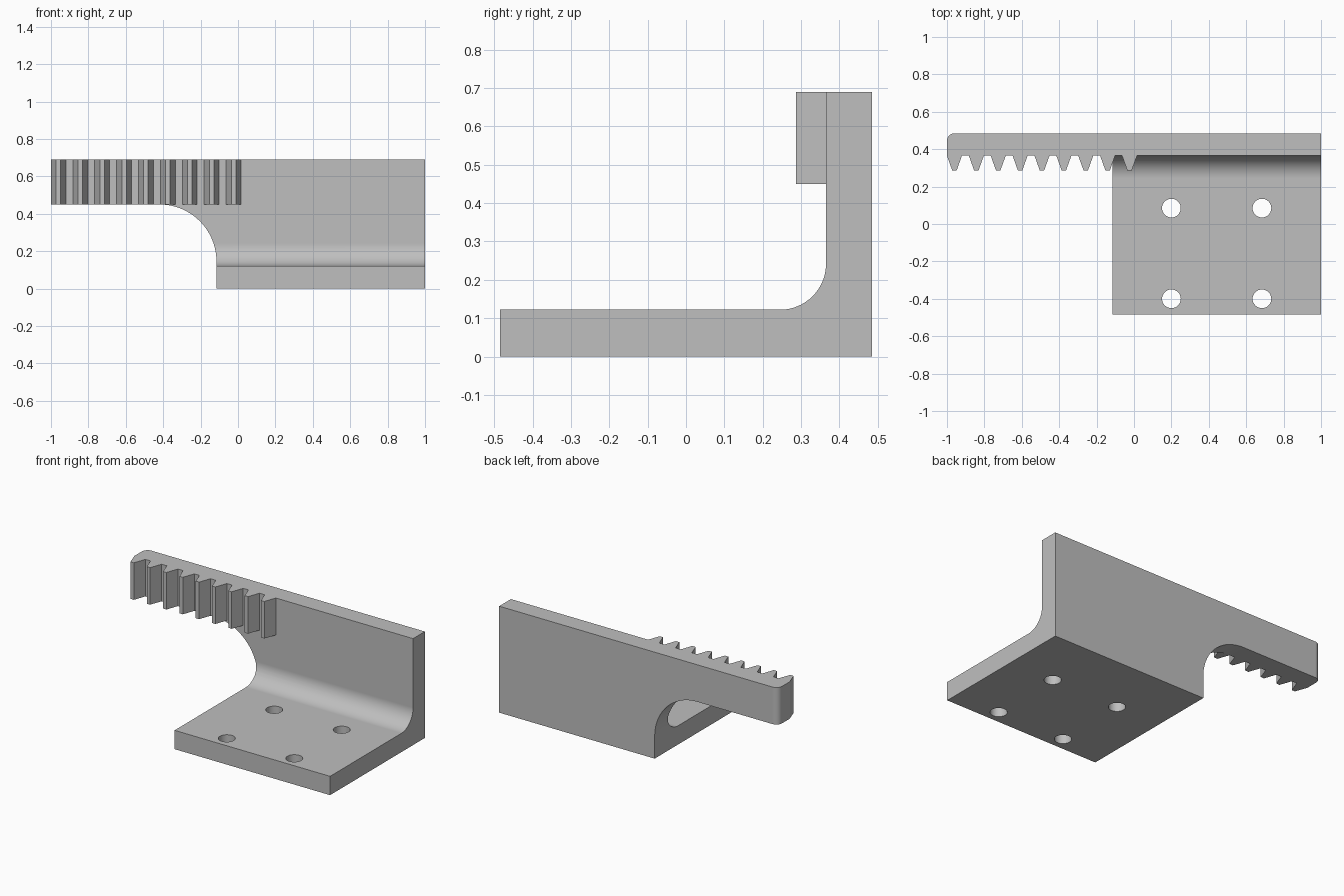
import bpy, bmesh
from math import sin, cos, pi
from mathutils import Vector

cube = bpy.data.objects.get("Cube")
if cube:
    bpy.data.objects.remove(cube)

grey = bpy.data.materials.new("plain_grey")
grey.use_nodes = True
colour = (0.52, 0.52, 0.52, 1)
grey.diffuse_color = colour
grey.node_tree.nodes["Principled BSDF"].inputs["Base Color"].default_value = colour

# Main dimensions
BACK, WALL, TIP = 0.485, 0.365, 0.287
BASE_T, ARM_Z, TOP = 0.122, 0.45, 0.69
FOOT_X = -0.115


def arc(cx, cy, r, start, end, n=16):
    angles = [start + (end - start) * i / n for i in range(n + 1)]
    return [(cx + r * cos(a), cy + r * sin(a)) for a in angles]


def add_prism(bm, points, axis, lo, hi):
    """Extrude a flat outline along the given axis from lo to hi."""
    def place(p):
        co = list(p)
        co.insert(axis, lo)
        return co
    face = bm.faces.new([bm.verts.new(place(p)) for p in points])
    ext = bmesh.ops.extrude_face_region(bm, geom=[face])
    move = Vector((0, 0, 0))
    move[axis] = hi - lo
    verts = [g for g in ext["geom"] if isinstance(g, bmesh.types.BMVert)]
    bmesh.ops.translate(bm, vec=move, verts=verts)


def finish(bm, name):
    bmesh.ops.recalc_face_normals(bm, faces=bm.faces[:])
    mesh = bpy.data.meshes.new(name)
    bm.to_mesh(mesh)
    bm.free()
    mesh.materials.append(grey)
    obj = bpy.data.objects.new(name, mesh)
    bpy.context.collection.objects.link(obj)
    return obj


def activate(obj):
    bpy.ops.object.select_all(action='DESELECT')
    obj.select_set(True)
    bpy.context.view_layer.objects.active = obj


def cut(obj, cutter):
    cutter.hide_render = True
    mod = obj.modifiers.new("cut", 'BOOLEAN')
    mod.operation, mod.solver, mod.object = 'DIFFERENCE', 'EXACT', cutter
    activate(obj)
    bpy.ops.object.modifier_apply(modifier=mod.name)
    bpy.data.objects.remove(cutter)


# L-shaped bracket with a filleted inside corner
R = 0.12
section = [(-BACK, 0), (BACK, 0), (BACK, TOP), (WALL, TOP)]
section += arc(WALL - R, BASE_T + R, R, 0, -pi / 2)
section += [(-BACK, BASE_T)]
bm = bmesh.new()
add_prism(bm, section, 0, -1, 1)
# Rounded rear corner at the free end of the arm
corner = [e for e in bm.edges
          if all(v.co.x < -0.99 and v.co.y > BACK - 0.01 for v in e.verts)]
bmesh.ops.bevel(bm, geom=corner, offset=0.04, segments=8, profile=0.5, affect='EDGES')
bracket = finish(bm, "bracket")

# Clearance below the arm, with a large curved corner
Q = 0.305
outline = [(-1.2, -0.2), (FOOT_X, -0.2)]
outline += arc(FOOT_X - Q, ARM_Z - Q, Q, 0, pi / 2, 24)
outline += [(-1.2, ARM_Z)]
bm = bmesh.new()
add_prism(bm, outline, 1, -0.7, 0.7)
cut(bracket, finish(bm, "arm_cutter"))

# Four mounting holes
bm = bmesh.new()
for x in (0.2, 0.684):
    for y in (-0.4, 0.085):
        add_prism(bm, arc(x, y, 0.05, 0, 2 * pi, 32)[:-1], 2, -0.1, 0.2)
cut(bracket, finish(bm, "hole_cutter"))

activate(bracket)
bpy.ops.object.shade_smooth_by_angle(angle=pi / 6)
weighted = bracket.modifiers.new("even_shading", 'WEIGHTED_NORMAL')
weighted.keep_sharp = True

# Row of nine tapered rack teeth
bm = bmesh.new()
for i in range(9):
    x = -0.96 + i * 0.117
    tooth = [(x - 0.04, WALL), (x - 0.012, TIP), (x + 0.012, TIP), (x + 0.04, WALL)]
    add_prism(bm, tooth, 2, ARM_Z, TOP)
finish(bm, "rack_teeth")
